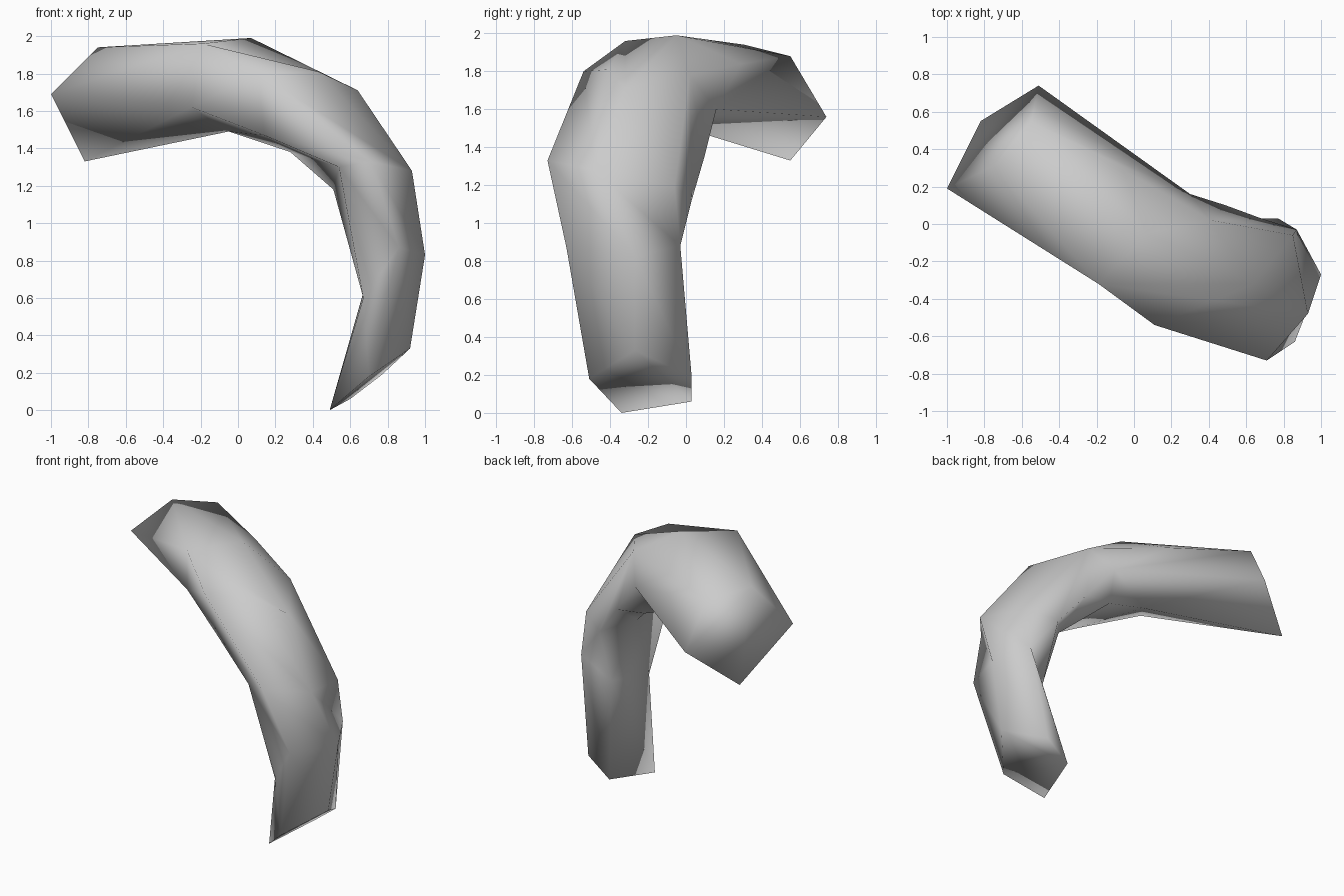
import bpy
import bmesh
from mathutils import Vector

default_cube = bpy.data.objects.get("Cube")
if default_cube:
    bpy.data.objects.remove(default_cube, do_unlink=True)


def make_material(name, colour):
    material = bpy.data.materials.new(name)
    material.use_nodes = True
    material.diffuse_color = colour
    shader = next(n for n in material.node_tree.nodes if n.type == "BSDF_PRINCIPLED")
    shader.inputs["Base Color"].default_value = colour
    return material


def loft_rails(name, rails, material):
    """Skin neighbouring rails, close both ends and weld where rails meet."""
    mesh = bpy.data.meshes.new(name)
    bm = bmesh.new()
    lines = [[bm.verts.new(Vector(point)) for point in rail] for rail in rails]
    for index, line in enumerate(lines):
        previous = lines[index - 1]
        for a, b, c, d in zip(previous, line, line[1:], previous[1:]):
            bm.faces.new((a, b, c, d))
    for end in (0, -1):
        bm.faces.new([line[end] for line in lines])
    bmesh.ops.remove_doubles(bm, verts=bm.verts, dist=0.001)
    bmesh.ops.recalc_face_normals(bm, faces=bm.faces)
    for face in bm.faces:
        face.smooth = True
    bm.to_mesh(mesh)
    bm.free()
    mesh.materials.append(material)
    obj = bpy.data.objects.new(name, mesh)
    bpy.context.collection.objects.link(obj)
    return obj


# Five main lengthwise rails of the bent tube, from the upper end to the lower end
inner_front_rail = [(-1, .19, 1.69), (-.25, -.23, 1.62), (.14, -.44, 1.47),
                    (.54, -.65, 1.3), (.67, -.53, .6), (.49, -.34, 0)]
front_rail = [(-.75, .31, 1.94), (-.19, -.32, 1.96), (.11, -.54, 1.8),
              (.71, -.73, 1.33), (.86, -.63, .87), (.7, -.51, .18)]
outer_rail = [(-.55, .55, 1.88), (.07, -.05, 1.99), (.64, -.32, 1.71),
              (.93, -.48, 1.28), (1, -.27, .83), (.92, -.27, .33)]
back_rail = [(-.51, .74, 1.56), (.3, .16, 1.6), (.49, .1, 1.36),
             (.68, .03, 1.12), (.87, -.03, .88), (.77, .03, .19)]
inner_back_rail = [(-.82, .55, 1.33), (-.05, .03, 1.49), (.28, .08, 1.38),
                   (.51, -.17, 1.18), (.69, -.12, .7), (.6, .03, .06)]

# Two short rails that fill out the shoulder of the bend and then merge
front_shoulder = front_rail[:2] + [(.43, -.41, 1.81)] + outer_rail[3:]
back_shoulder = (outer_rail[:1] + [(-.06, .29, 1.84), (.41, .02, 1.78), (.85, -.06, 1.19)]
                 + back_rail[4:])

grey = make_material("soft grey", (0.6, 0.6, 0.6, 1))
loft_rails("curved_tube",
           [inner_front_rail, front_rail, front_shoulder, outer_rail,
            back_shoulder, back_rail, inner_back_rail], grey)
